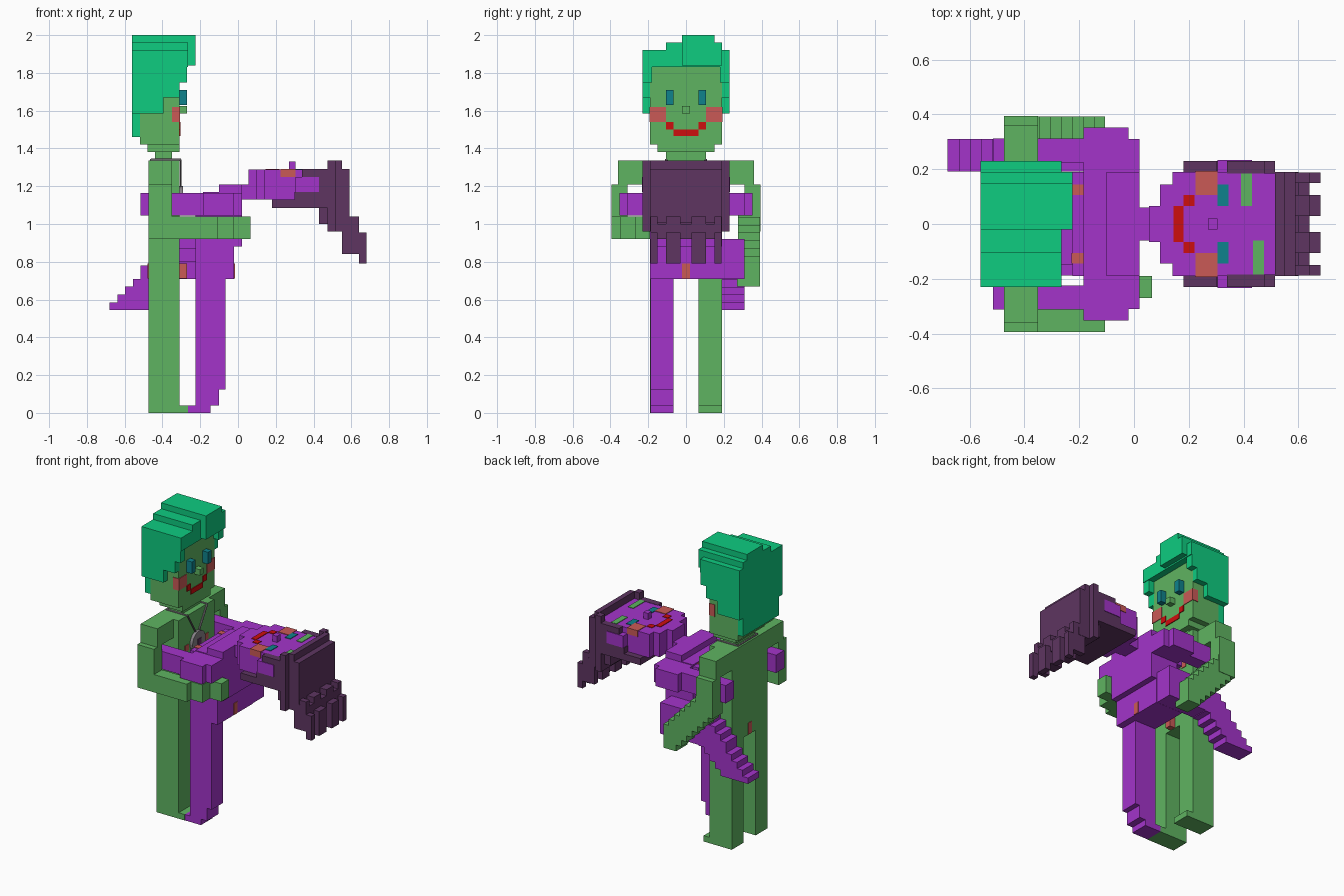
import bpy, bmesh, math
from mathutils import Matrix, Vector

cube = bpy.data.objects.get("Cube")
if cube:
    bpy.data.objects.remove(cube, do_unlink=True)


def material(name, r, g, b):
    def lin(c):
        c /= 255
        return c / 12.92 if c <= 0.04045 else ((c + 0.055) / 1.055) ** 2.4
    m = bpy.data.materials.new(name)
    col = (lin(r), lin(g), lin(b), 1)
    m.diffuse_color = col
    m.use_nodes = True
    m.node_tree.nodes["Principled BSDF"].inputs["Base Color"].default_value = col
    return m


GREEN = material("leaf green", 95, 180, 97)
MINT = material("mint green", 14, 204, 128)
PURPLE = material("bright purple", 163, 52, 202)
PLUM = material("dark plum", 94, 53, 97)
SALMON = material("salmon", 202, 90, 86)
RED = material("red", 206, 14, 14)
TEAL = material("teal", 15, 130, 140)
GREY = material("grey", 135, 130, 135)


def finish(name, mat, bm):
    me = bpy.data.meshes.new(name)
    bm.to_mesh(me)
    bm.free()
    me.materials.append(mat)
    ob = bpy.data.objects.new(name, me)
    bpy.context.collection.objects.link(ob)
    return ob


def part(name, mat, *boxes, mirror=False):
    """Blocks given as x0, x1, y0, y1, z0, z1; mirror copies them across y = 0."""
    bm = bmesh.new()
    for x0, x1, y0, y1, z0, z1 in boxes:
        spans = [(y0, y1)] + ([(-y1, -y0)] if mirror else [])
        for a, b in spans:
            m = Matrix.Translation(((x0 + x1) / 2, (a + b) / 2, (z0 + z1) / 2))
            m = m @ Matrix.Diagonal((x1 - x0, b - a, z1 - z0, 1))
            bmesh.ops.create_cube(bm, size=1, matrix=m)
    return finish(name, mat, bm)


# ---------- Standing green figure, facing +x ----------
part("green_head", GREEN,
     (-.52, -.31, -.19, .19, 1.42, 1.86),
     (-.48, -.31, -.15, .15, 1.38, 1.42),
     (-.31, -.27, -.02, .02, 1.585, 1.625))
part("green_neck", GREEN, (-.44, -.35, -.105, .105, 1.33, 1.39))
part("green_torso", GREEN, (-.475, -.31, -.19, .19, .71, 1.335))
part("green_legs", GREEN,
     (-.475, -.31, .065, .19, 0, .72),
     (-.475, -.265, .065, .19, 0, .04), mirror=True)

# Hair: stepped cap, long back panel, stepped sides and uneven fringe
part("mint_hair_cap", MINT,
     (-.56, -.265, -.23, .23, 1.83, 1.92),
     (-.56, -.265, -.105, .19, 1.92, 1.96),
     (-.56, -.265, -.02, .15, 1.96, 2.0),
     (-.265, -.225, -.02, .19, 1.84, 1.96),
     (-.265, -.225, -.02, .15, 1.96, 2.0),
     (-.31, -.265, -.19, -.11, 1.83, 1.88))
part("mint_hair_back", MINT,
     (-.56, -.515, -.19, .19, 1.46, 1.92),
     (-.56, -.515, -.23, .23, 1.585, 1.92))
part("mint_hair_sides", MINT,
     (-.52, -.27, .18, .23, 1.75, 1.84),
     (-.52, -.31, .18, .23, 1.67, 1.75),
     (-.52, -.395, .18, .23, 1.585, 1.67), mirror=True)

# Face
part("green_figure_eyes", TEAL, (-.32, -.27, .065, .105, 1.63, 1.71), mirror=True)
part("green_figure_cheeks", SALMON, (-.35, -.306, .105, .194, 1.54, 1.62), mirror=True)
part("green_figure_mouth", RED,
     (-.314, -.305, -.065, .065, 1.465, 1.5),
     (-.314, -.305, .065, .105, 1.5, 1.54),
     (-.314, -.305, -.105, -.065, 1.5, 1.54))

# Shoulders and upper arms
part("green_upper_arms", GREEN,
     (-.475, -.35, .18, .36, 1.21, 1.335),
     (-.475, -.35, .31, .395, 1.04, 1.21), mirror=True)
# Near forearm wraps forward and inward
part("green_right_forearm", GREEN,
     (-.475, -.105, -.395, -.31, .92, 1.04),
     (-.18, -.02, -.35, -.25, .92, 1.04),
     (-.06, .065, -.27, -.19, .92, 1.04))
# Far forearm steps down to the raised knee
n = 7
steps = []
for i in range(n):
    x = -.44 + i * .04
    top = 1.08 - i * .042
    steps.append((x, x + .095, .275, .392, top - .16, top))
part("green_left_forearm", GREEN, (-.475, -.35, .29, .395, .96, 1.08), *steps)
part("green_left_hand", GREEN, (-.2, -.105, .27, .35, .67, .80))

# Necklace
def bar(bm, a, b, r):
    a, b = Vector(a), Vector(b)
    d = b - a
    m = Matrix.Translation((a + b) / 2) @ d.to_track_quat('Z', 'Y').to_matrix().to_4x4()
    bmesh.ops.create_cone(bm, cap_ends=True, segments=6, radius1=r, radius2=r,
                          depth=d.length, matrix=m)


bm = bmesh.new()
for s in (-1, 1):
    bar(bm, (-.303, s * .02, 1.20), (-.303, s * .105, 1.34), .006)
    bar(bm, (-.303, s * .105, 1.34), (-.46, s * .105, 1.34), .006)
bar(bm, (-.46, -.105, 1.34), (-.46, .105, 1.34), .006)
finish("necklace_chain", GREY, bm)
bm = bmesh.new()
bar(bm, (-.312, 0, 1.13), (-.292, 0, 1.13), .07)
bmesh.ops.delete(bm, geom=bm.verts[:], context='VERTS')
turn = Matrix.Translation((-.3, 0, 1.13)) @ Matrix.Rotation(math.pi / 2, 4, 'Y')
bmesh.ops.create_cone(bm, cap_ends=True, segments=20, radius1=.07, radius2=.07,
                      depth=.02, matrix=turn)
finish("necklace_disc", GREY, bm)
part("necklace_centre", PLUM, (-.292, -.286, -.02, .02, 1.11, 1.15))

# ---------- Purple figure, leaning back with its face upward ----------
part("purple_torso", PURPLE,
     (-.185, .02, -.19, .19, .88, 1.17),
     (-.225, -.185, -.19, .19, 1.04, 1.16),
     (-.10, .02, -.19, .19, 1.17, 1.21),
     (.02, .07, -.06, .06, 1.13, 1.21))
part("purple_hips", PURPLE,
     (-.225, -.02, -.19, .19, .71, .92),
     (-.31, -.22, -.15, .15, .80, .87))
part("purple_arms", PURPLE,
     (-.185, -.02, .18, .352, 1.045, 1.165),
     (-.03, .02, .18, .31, 1.045, 1.165),
     (-.515, -.18, .225, .312, 1.045, 1.165), mirror=True)
part("purple_standing_leg", PURPLE,
     (-.225, -.065, -.188, -.065, .125, .72),
     (-.225, -.10, -.188, -.065, .04, .125),
     (-.265, -.145, -.188, -.065, 0, .04))

# Raised leg: a staircase of columns around the other figure
cols = []
w = .041
for i in range(16):
    x = -.68 + i * w
    top = min(.92, .585 + i * .0415 + (.03 if i > 3 else 0))
    bottom = min(.71, .545 + max(0, i - 4) * .04)
    cols.append((x, x + w, .191, .31, bottom, top))
part("purple_raised_leg", PURPLE, *cols)

# Head, rounded at the chin
part("purple_head", PURPLE,
     (.055, .10, -.065, .065, 1.13, 1.288),
     (.095, .145, -.145, .145, 1.13, 1.288),
     (.14, .515, -.19, .19, 1.13, 1.288),
     (.27, .305, -.02, .02, 1.28, 1.33))
part("purple_ears", PURPLE, (.305, .43, .18, .234, 1.17, 1.25), mirror=True)

# Hair: underside, side panels, crown and falling locks
part("plum_hair_back", PLUM,
     (.18, .515, -.19, .19, 1.085, 1.13),
     (.515, .59, -.19, .19, 1.0, 1.29),
     (.515, .55, -.19, .19, 1.29, 1.335),
     (.43, .52, -.19, .19, 1.0, 1.09),
     (.475, .60, -.19, .19, .96, 1.01))
part("plum_hair_sides", PLUM,
     (.18, .515, .185, .23, 1.085, 1.13),
     (.30, .515, .185, .23, 1.13, 1.17),
     (.34, .515, .185, .23, 1.17, 1.29),
     (.475, .515, .185, .23, .96, 1.335), mirror=True)
locks = []
for y0, y1 in ((.15, .188), (.03, .105)):
    locks += [(.59, .64, y0, y1, .92, 1.04),
              (.55, .64, y0, y1, .84, .96),
              (.64, .68, y0, y1, .79, .955)]
part("plum_hair_locks", PLUM, *locks,
     (.56, .64, 0, .188, .92, 1.0), mirror=True)

# Face plates on the upturned face
Z0, Z1 = 1.284, 1.292
part("purple_figure_mouth", RED,
     (.145, .18, -.065, .065, Z0, Z1),
     (.18, .22, .065, .105, Z0, Z1),
     (.18, .22, -.105, -.065, Z0, Z1))
part("purple_figure_cheeks", SALMON, (.225, .305, .105, .194, 1.25, Z1), mirror=True)
part("purple_figure_eyes", TEAL, (.305, .345, .065, .145, Z0, Z1), mirror=True)
part("purple_figure_brows", GREEN,
     (.39, .43, .065, .185, Z0, Z1),
     (.435, .475, -.185, -.06, Z0, Z1))

# Small accent patches
part("chest_patches", SALMON,
     (-.228, -.185, .105, .145, 1.10, 1.164),
     (-.312, -.306, .085, .125, 1.10, 1.14), mirror=True)
part("lower_patches", SALMON,
     (-.024, -.016, -.02, .02, .712, .79),
     (-.479, -.471, -.02, .02, .712, .79),
     (-.312, -.27, -.02, .02, .712, .79))
